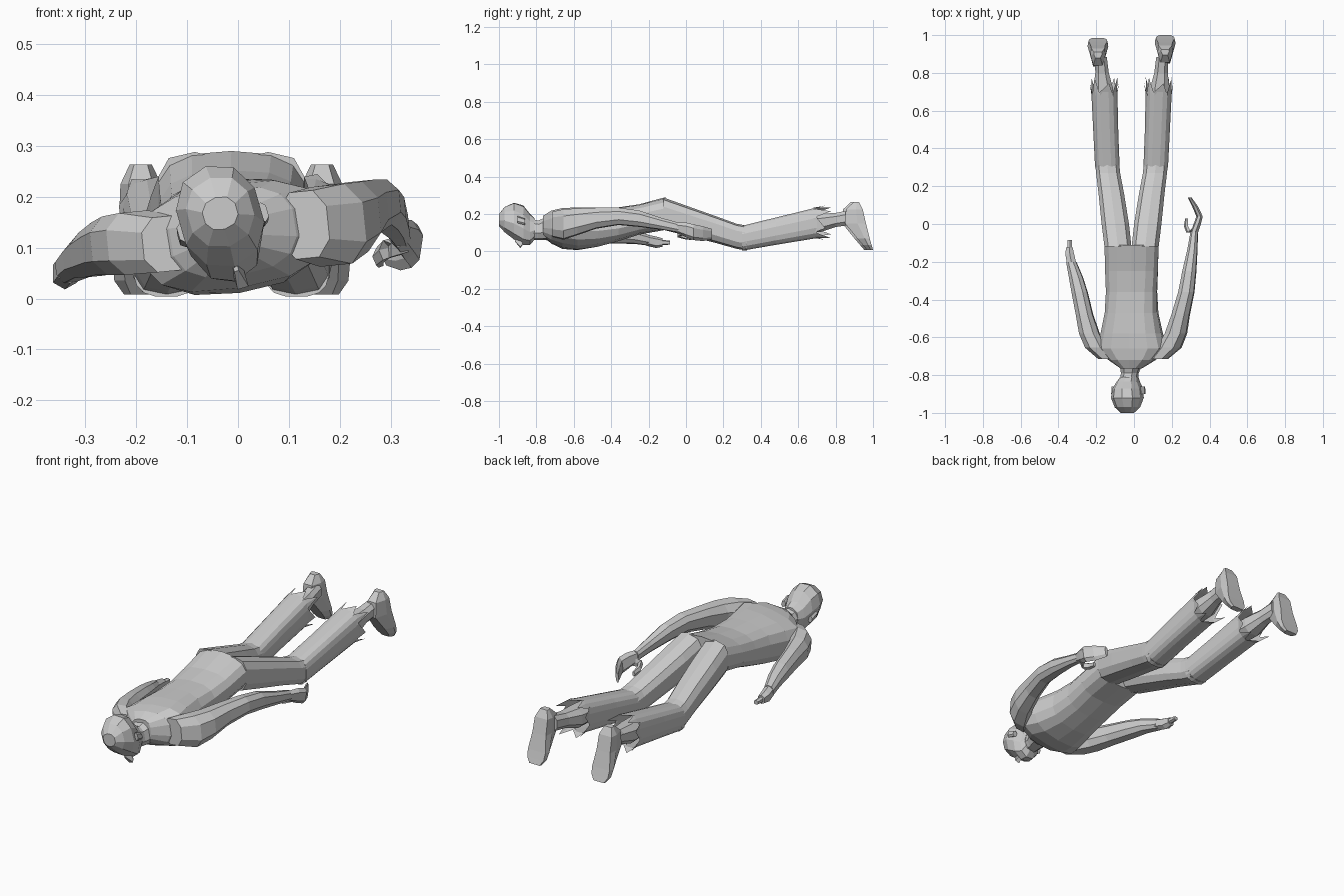
import bpy, bmesh
from math import sin, cos, pi, copysign

MID = -0.013  # body centre line in x


def add_mesh(name, rings, caps=(True, True)):
    bm = bmesh.new()
    loops = [[bm.verts.new(p) for p in r] for r in rings]
    n = len(loops[0])
    for a, b in zip(loops, loops[1:]):
        for i in range(n):
            j = (i + 1) % n
            bm.faces.new((a[i], a[j], b[j], b[i]))
    if caps[0]:
        bm.faces.new(loops[0][::-1])
    if caps[1]:
        bm.faces.new(loops[-1])
    bmesh.ops.recalc_face_normals(bm, faces=bm.faces)
    me = bpy.data.meshes.new(name)
    bm.to_mesh(me)
    bm.free()
    ob = bpy.data.objects.new(name, me)
    bpy.context.collection.objects.link(ob)
    return ob


def ring(y, x, z0, z1, rx, n=10, roll=0.0, box=0.8):
    """Rounded cross-section in the x-z plane, from height z0 to z1."""
    pts, rz, cz = [], (z1 - z0) / 2, (z0 + z1) / 2
    for i in range(n):
        a = 2 * pi * (i + 0.5) / n
        u = copysign(abs(cos(a)) ** box, cos(a)) * rx
        v = copysign(abs(sin(a)) ** box, sin(a)) * rz
        pts.append((x + u * cos(roll) - v * sin(roll), y,
                    max(0.0, cz + u * sin(roll) + v * cos(roll))))
    return pts


def loft(name, data, n=10, roll=0.0, box=0.8, caps=(True, True)):
    return add_mesh(name, [ring(*d, n=n, roll=roll, box=box) for d in data], caps)


# torso: shirt from neck to waist, rolled slightly to one side
shirt = [(-.765, -.015, .08, .19, .055), (-.72, -.01, .045, .215, .125),
         (-.66, -.01, .02, .225, .185), (-.58, -.012, .01, .232, .165),
         (-.47, -.013, .025, .234, .142), (-.36, -.013, .055, .236, .137),
         (-.25, -.013, .09, .252, .142), (-.11, -.013, .115, .29, .146)]
rolls = [.15, .16, .16, .14, .1, .05, .02, 0]
add_mesh("torso", [ring(*d, n=14, roll=r, box=.75) for d, r in zip(shirt, rolls)])

# head and neck
loft("head", [(-1.0, -.035, .135, .2, .035), (-.97, -.035, .1, .24, .066),
              (-.92, -.035, .06, .264, .084), (-.87, -.033, .03, .25, .076),
              (-.835, -.03, .03, .205, .058), (-.81, -.025, .06, .18, .046)],
     n=10, roll=.28, box=.9)
loft("neck", [(-.85, -.03, .06, .18, .045), (-.79, -.022, .06, .165, .046),
              (-.73, -.015, .06, .19, .062)], n=8, roll=.2)
# nose and ears
loft("nose", [(-.915, -.006, .05, .08, .006), (-.885, .004, .013, .07, .015),
              (-.875, .002, .03, .07, .013)], n=4, roll=.28)
for side in (-1, 1):
    loft("ear", [(-.9, -.03 + side * .079, .13 + side * .02, .17 + side * .02, .01),
                 (-.86, -.03 + side * .076, .12 + side * .02, .155 + side * .02, .012)],
         n=6, roll=.28)

# legs, feet and torn trouser hems
for s in (-1, 1):
    tag = "left_" if s > 0 else "right_"

    def X(v):
        return MID + s * v

    loft(tag + "thigh", [(-.12, X(.072), .115, .288, .074), (0, X(.086), .085, .245, .075),
                         (.16, X(.107), .045, .188, .07), (.27, X(.124), .014, .148, .066),
                         (.325, X(.129), .004, .138, .066)], n=10, box=.7)
    shin = [ring(*d, n=16, box=.7) for d in
            [(.3, X(.128), .003, .138, .066), (.48, X(.136), .034, .182, .067),
             (.7, X(.144), .07, .236, .07)]]
    hem, c = [], X(.144)
    for i, (x, y, z) in enumerate(shin[-1]):
        out = i % 2
        k = 1.12 if out else .98
        dy = (.075 if i % 4 == 1 else .045) if out else -.02
        hem.append((c + (x - c) * k, y + dy, .153 + (z - .153) * k))
    add_mesh(tag + "trouser_leg", shin + [hem], (True, False))
    loft(tag + "ankle", [(.62, X(.146), .1, .2, .056), (.72, X(.15), .1, .205, .055),
                         (.8, X(.156), .128, .208, .038), (.885, X(.163), .14, .225, .034)],
         n=8)

    # foot: stacked outlines from heel down to toe, sole facing back
    far = 0 if s > 0 else -.015
    foot = []
    for z, y0, y1, w in [(.263, .895, .925, .022), (.225, .855, .945, .04),
                         (.15, .85, .962, .043), (.07, .915, .982, .055),
                         (.035, .945, .992, .052), (.008, .968, 1.0, .033)]:
        y0, y1, x = y0 + far, y1 + far, X(.178)
        ym = y0 * .4 + y1 * .6
        foot.append([(x - w * .6, y0, z), (x + w * .6, y0, z), (x + w, ym, z),
                     (x + w * .9, y1, z), (x - w * .9, y1, z), (x - w, ym, z)])
    add_mesh(tag + "foot", foot)

# raised arm with open hand
loft("left_arm", [(-.715, .13, .075, .215, .05), (-.655, .185, .06, .228, .068),
                  (-.58, .222, .085, .232, .06), (-.48, .247, .12, .235, .05),
                  (-.36, .277, .14, .235, .044), (-.25, .293, .13, .22, .038),
                  (-.13, .31, .115, .18, .027), (-.04, .319, .1, .155, .02)],
     n=8, roll=.1)
loft("left_hand", [(-.05, .318, .1, .155, .02), (0, .335, .075, .155, .018),
                   (.04, .347, .06, .145, .015), (.09, .325, .055, .135, .014),
                   (.14, .295, .065, .12, .009)], n=6, roll=-.15)
loft("left_thumb", [(-.02, .325, .085, .125, .012), (-.045, .29, .075, .115, .013),
                    (-.01, .276, .065, .1, .012), (.03, .279, .06, .085, .008)], n=5)

# lowered arm with closed hand
loft("right_arm", [(-.715, -.14, .05, .165, .05), (-.655, -.2, .045, .175, .06),
                   (-.58, -.236, .045, .168, .056), (-.48, -.262, .045, .155, .047),
                   (-.36, -.288, .04, .135, .044), (-.28, -.308, .04, .115, .038),
                   (-.2, -.332, .03, .09, .028)], n=8, roll=.1)
loft("right_hand", [(-.21, -.33, .03, .09, .028), (-.16, -.34, .018, .08, .026),
                    (-.125, -.342, .025, .07, .02)], n=6)
loft("right_finger", [(-.14, -.34, .034, .062, .015), (-.085, -.34, .036, .058, .012)], n=6)
